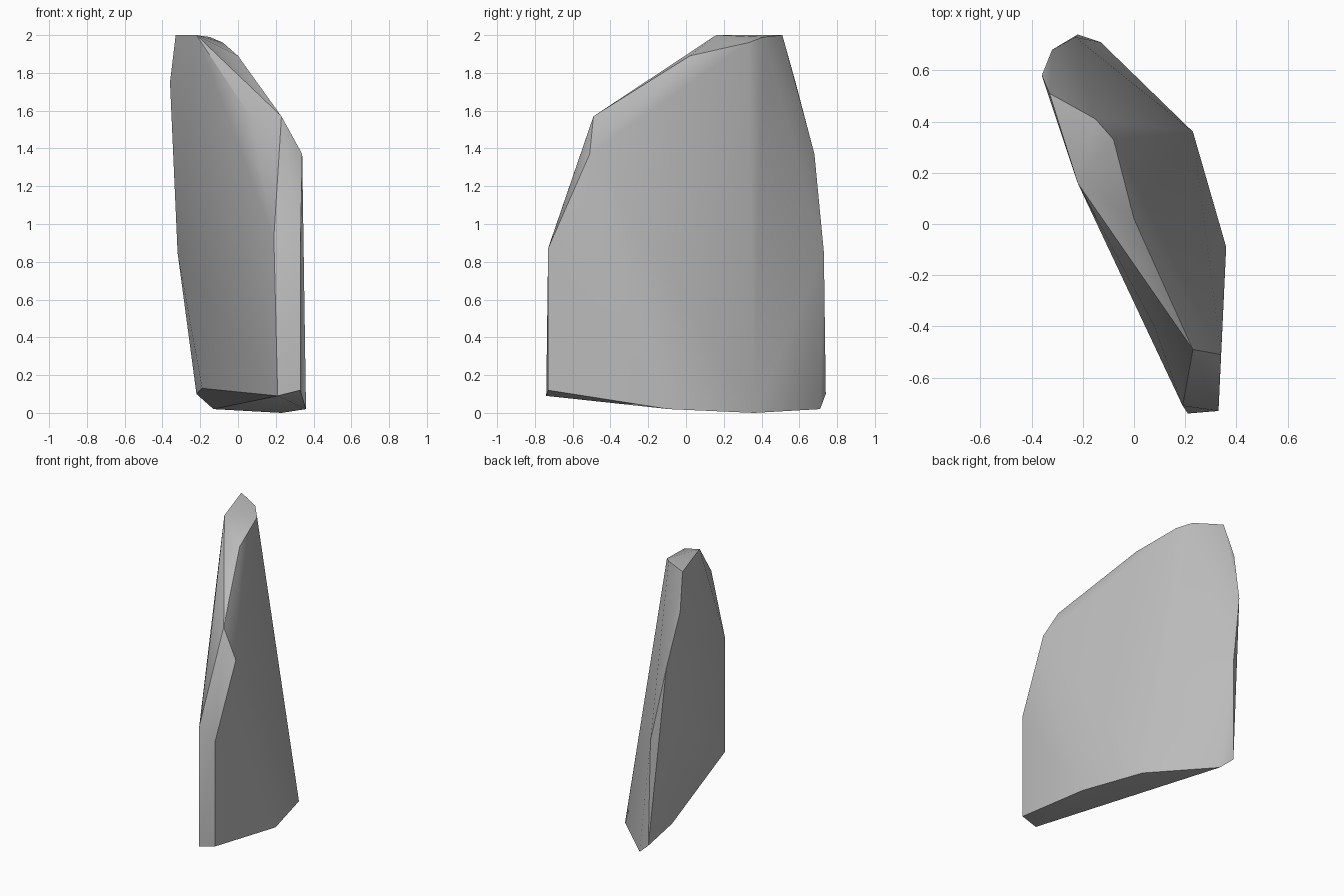
import bpy
import bmesh
import math

default_cube = bpy.data.objects.get("Cube")
if default_cube:
    bpy.data.objects.remove(default_cube, do_unlink=True)


def make_material(name, colour):
    material = bpy.data.materials.new(name)
    material.use_nodes = True
    material.diffuse_color = colour
    shader = next(n for n in material.node_tree.nodes if n.type == "BSDF_PRINCIPLED")
    shader.inputs["Base Color"].default_value = colour
    return material


def make_hull(name, corner_groups, material, sharp_angle):
    """Wrap a convex stone around groups of corner points."""
    mesh = bpy.data.meshes.new(name)
    bm = bmesh.new()
    for group in corner_groups:
        for corner in group:
            bm.verts.new(corner)
    result = bmesh.ops.convex_hull(bm, input=bm.verts[:])
    unused = {v for v in result["geom_interior"] + result["geom_unused"]
              if isinstance(v, bmesh.types.BMVert)}
    bmesh.ops.delete(bm, geom=list(unused), context="VERTS")
    bmesh.ops.recalc_face_normals(bm, faces=bm.faces[:])
    bm.to_mesh(mesh)
    bm.free()
    mesh.materials.append(material)
    stone = bpy.data.objects.new(name, mesh)
    bpy.context.collection.objects.link(stone)
    bpy.ops.object.select_all(action="DESELECT")
    bpy.context.view_layer.objects.active = stone
    stone.select_set(True)
    bpy.ops.object.shade_smooth_by_angle(angle=sharp_angle)
    return stone


# Chipped underside of the slab
base = [
    (.36, -.09, .02), (.23, .36, 0), (-.13, .71, .02), (-.22, .74, .1),
    (-.19, .43, .13), (.21, -.74, .09), (.33, -.73, .12),
]

# Front and rear edges of the slab at mid height
flanks = [
    (.33, -.73, .87), (.19, -.71, .93), (-.23, .73, .85), (-.32, .5, .85),
    (.34, -.51, 1.37), (-.32, .68, 1.37), (-.36, .58, 1.75),
]

# Sloping crest that rises towards the back
crest = [
    (.23, -.49, 1.57), (.08, -.4, 1.55), (0, .02, 1.89), (-.08, .33, 1.96),
    (-.15, .41, 1.99), (-.22, .16, 2), (-.33, .51, 2),
]

stone_grey = make_material("stone grey", (.5, .5, .5, 1))
make_hull("standing_stone", (base, flanks, crest), stone_grey, math.radians(30))
